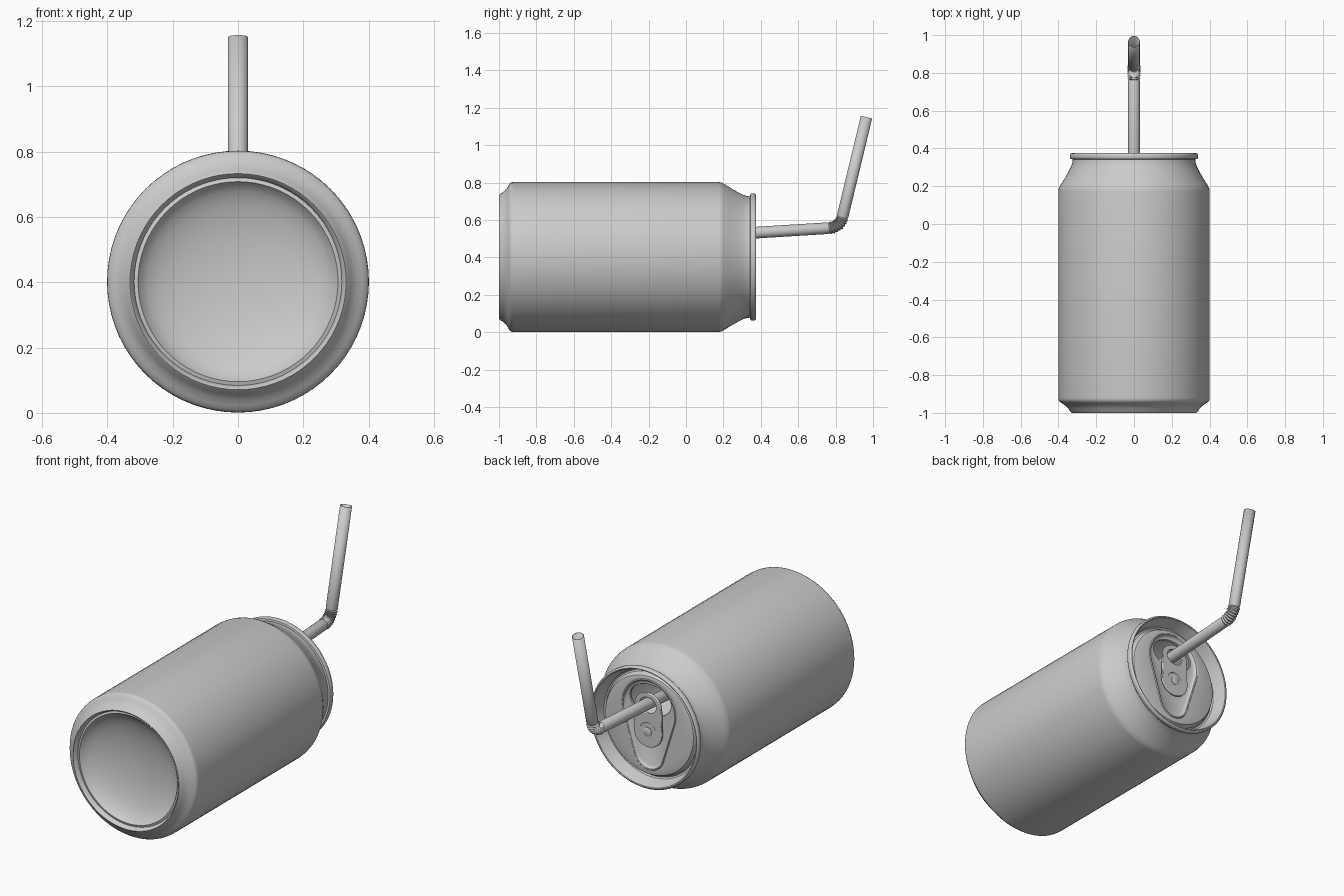
import bpy, bmesh
from math import sin, cos, pi, radians
from mathutils import Vector

if "Cube" in bpy.data.objects:
    bpy.data.objects.remove(bpy.data.objects["Cube"])

N = 72          # segments around the can
CZ = 0.402      # height of the can axis


def finish(obj, angle=35):
    bpy.ops.object.select_all(action='DESELECT')
    obj.select_set(True)
    bpy.context.view_layer.objects.active = obj
    bpy.ops.object.shade_smooth_by_angle(angle=radians(angle))


def loft(name, rings, cap_start=False, cap_end=False):
    """Skin a list of equal-length closed rings of points."""
    bm = bmesh.new()
    vs = [[bm.verts.new(p) for p in r] for r in rings]
    n = len(rings[0])
    for a, b in zip(vs, vs[1:]):
        for i in range(n):
            j = (i + 1) % n
            bm.faces.new((a[i], b[i], b[j], a[j]))
    if cap_start:
        bm.faces.new(vs[0])
    if cap_end:
        bm.faces.new(vs[-1][::-1])
    me = bpy.data.meshes.new(name)
    bm.to_mesh(me)
    bm.free()
    obj = bpy.data.objects.new(name, me)
    bpy.context.collection.objects.link(obj)
    finish(obj)
    return obj


def ellipse(rx, rz, dz=0.0, n=N):
    return [(rx * cos(2 * pi * i / n), dz + rz * sin(2 * pi * i / n)) for i in range(n)]


def capsule(z1, r1, z2, r2, n=N):
    """Tapered capsule: circle r1 at z1 (upper) joined to circle r2 at z2 (lower)."""
    k = -(r1 - r2) / (z1 - z2)
    pts = []
    for i in range(n):
        a = 2 * pi * i / n
        z, r = (z1, r1) if sin(a) >= k - 1e-6 else (z2, r2)
        pts.append((r * cos(a), z + r * sin(a)))
    return pts


def at(y, pts):
    return [(x, y, CZ + z) for x, z in pts]


def circle(r, y, n=N):
    return at(y, ellipse(r, r, 0, n))


# Can body: domed base, side wall, shoulder, neck and rolled rim
dome = [(0.31 * sin(t), -0.995 + 0.105 * cos(t))
        for t in [0.03 + i * (pi / 2 - 0.03) / 10 for i in range(10)]]
wall = [(0.318, -0.975), (0.324, -0.993), (0.331, -1.0), (0.338, -0.993), (0.347, -0.978),
        (0.362, -0.962), (0.38, -0.95), (0.393, -0.942), (0.4, -0.932), (0.401, -0.92),
        (0.401, 0.175), (0.398, 0.19), (0.388, 0.208), (0.372, 0.233), (0.356, 0.26),
        (0.343, 0.285), (0.333, 0.305), (0.326, 0.325), (0.324, 0.342),
        (0.335, 0.344), (0.339, 0.35), (0.339, 0.367), (0.335, 0.373), (0.33, 0.375)]
loft("can_body", [circle(r, y) for r, y in dome + wall], cap_start=True)

# Lid: inner wall, countersink groove, panel, teardrop recess and drinking hole
lid = [(0.33, 0.375), (0.325, 0.373), (0.322, 0.366), (0.308, 0.315), (0.303, 0.3),
       (0.295, 0.295), (0.287, 0.3), (0.281, 0.318), (0.275, 0.327), (0.267, 0.33)]
rings = [circle(r, y) for r, y in lid]
for grow, y in ((0.014, 0.33), (0.01, 0.334), (0.005, 0.332), (0.0, 0.322), (-0.006, 0.318)):
    rings.append(at(y, capsule(0.09, 0.155 + grow, -0.155, 0.082 + grow)))
for s, y in ((1.0, 0.318), (0.97, 0.314), (0.97, 0.306)):
    rings.append(at(y, ellipse(0.13 * s, 0.088 * s, 0.138)))
loft("can_lid", rings)

# Opened mouth flap, pushed into the can below the hole
flap = loft("mouth_flap", [at(y, ellipse(0.12, 0.08, 0.08)) for y in (0.0, 0.006)], True, True)
hinge = Vector((0, 0, CZ))
for v in flap.data.vertices:
    h = v.co.z - CZ
    v.co = (v.co.x, 0.302 - h * 0.95 + v.co.y, CZ + 0.045 + h * 0.25)

# Pull tab: flat plate with finger hole and a crescent slot around the rivet
arc = [radians(20 + 14 * i) for i in range(11)]
slot = [(0.045 * cos(a), -0.03 + 0.045 * sin(a)) for a in arc] + \
       [(0.053 * cos(a), -0.03 + 0.053 * sin(a)) for a in reversed(arc)]
cu = bpy.data.curves.new("pull_tab", 'CURVE')
cu.dimensions = '2D'
cu.fill_mode = 'BOTH'
cu.extrude, cu.bevel_depth, cu.bevel_resolution = 0.003, 0.004, 2
for pts in (capsule(0.105, 0.08, -0.03, 0.084, 48), ellipse(0.056, 0.048, 0.118, 32), slot):
    sp = cu.splines.new('POLY')
    sp.points.add(len(pts) - 1)
    for p, (x, z) in zip(sp.points, pts):
        p.co = (x, z, 0, 1)
    sp.use_cyclic_u = True
tab = bpy.data.objects.new("pull_tab", cu)
bpy.context.collection.objects.link(tab)
tab.location = (0, 0.336, CZ)
tab.rotation_euler = (pi / 2, 0, 0)
bpy.ops.object.select_all(action='DESELECT')
tab.select_set(True)
bpy.context.view_layer.objects.active = tab
bpy.ops.object.convert(target='MESH')
finish(bpy.context.view_layer.objects.active)

# Rivet holding the tab
rivet = [(0.02, 0.316), (0.02, 0.343), (0.026, 0.344), (0.026, 0.347), (0.021, 0.35)]
loft("rivet", [at(y, ellipse(r, r, -0.03, 24)) for r, y in rivet], cap_end=True)

# Bendy straw: long leg, ribbed elbow, short leg, swept in the yz plane
start, corner, end = Vector((-0.8, 0.46)), Vector((0.823, 0.56)), Vector((0.965, 1.15))
d1, d2 = (corner - start).normalized(), (end - corner).normalized()
b0, b1 = corner - d1 * 0.065, corner + d2 * 0.06
path = [(start, d1, 0.031), (b0, d1, 0.031)]
RIBS = 18
for i in range(1, RIBS):
    t = i / RIBS
    p = b0 * (1 - t) ** 2 + corner * 2 * t * (1 - t) + b1 * t * t
    path.append((p, d1.lerp(d2, t).normalized(), 0.028 if i % 2 else 0.034))
path += [(b1, d2, 0.031), (end, d2, 0.031)]
S = 32
rings = []
for p, d, r in path:
    rings.append([(r * cos(2 * pi * i / S),
                   p.x - d.y * r * sin(2 * pi * i / S),
                   p.y + d.x * r * sin(2 * pi * i / S)) for i in range(S)])
straw = loft("straw", rings)
mod = straw.modifiers.new("thickness", 'SOLIDIFY')
mod.thickness = 0.003
